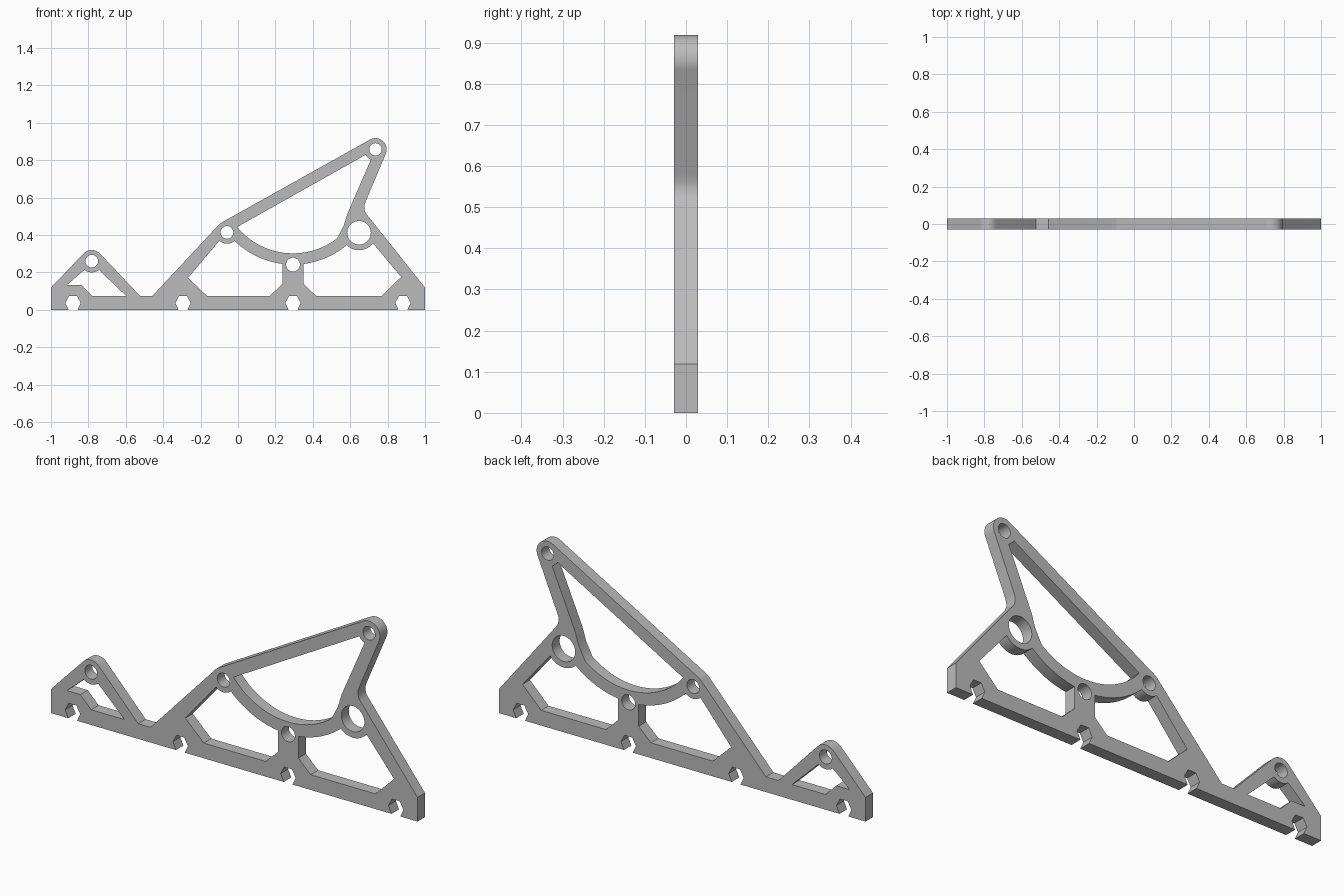
import bpy
import bmesh
from math import sin, cos, radians, sqrt, pi
from mathutils import Matrix

if "Cube" in bpy.data.objects:
    bpy.data.objects.remove(bpy.data.objects["Cube"], do_unlink=True)

THICK = 0.058
EYE = 0.06          # outer radius of the small pivot eyes
BASE = 0.075        # height of the base rail

# Pivot centres in (x, z)
rear = (-0.782, 0.26)
left = (-0.059, 0.414)
tip = (0.735, 0.858)
middle = (0.294, 0.242)
bearing = (0.647, 0.412)
cradle = (0.294, 0.69)


def arc(c, r, a0, a1, n=12):
    """Points on an arc, angles in degrees."""
    angles = [radians(a0 + (a1 - a0) * i / n) for i in range(n + 1)]
    return [(c[0] + r * cos(a), c[1] + r * sin(a)) for a in angles]


def circle(c, r, n=40):
    return arc(c, r, 0, 360, n)[:-1]


def bow(r, x0, x1, n=24):
    """Lower part of the cradle circle between two x positions."""
    xs = [x0 + (x1 - x0) * i / n for i in range(n + 1)]
    return [(x, cradle[1] - sqrt(r * r - (x - cradle[0]) ** 2)) for x in xs]


# Outer contour, with hexagonal slots along the bottom edge
outline = [(-1, 0), (-1, 0.119)]
outline += arc(rear, EYE, 135, 45)
outline += [(-0.524, BASE), (-0.457, BASE)]
outline += arc(left, EYE, 136, 119, 5)
outline += arc(tip, EYE, 119, -24, 24)
outline += [(0.683, 0.58), (0.676, 0.56), (0.675, 0.542), (0.68, 0.523), (0.69, 0.508)]
outline += [(1, 0.119), (1, 0)]
for x in (0.882, 0.294, -0.294, -0.882):
    outline += [(x + dx, z) for dx, z in
                ((0.024, 0), (0.041, 0.037), (0.021, 0.074),
                 (-0.021, 0.074), (-0.041, 0.037), (-0.024, 0))]

# Windows
rear_window = [(-0.914, 0.134), (-0.84, 0.134), (-0.781, BASE), (-0.599, BASE)]
rear_window += arc(rear, EYE, -50, -130)

left_window = [(-0.267, 0.171), (-0.166, BASE), (0.171, BASE), (0.238, 0.139)]
left_window += bow(0.448, 0.238, -0.019) + arc(left, EYE, 310, 228)

right_window = [(0.872, 0.176), (0.77, BASE), (0.417, BASE), (0.35, 0.139)]
right_window += bow(0.448, 0.35, 0.578) + arc(bearing, 0.093, -135, -37)

top_window = bow(0.388, -0.005, 0.53)
top_window += [(0.55, 0.42), (0.565, 0.449), (0.575, 0.481), (0.585, 0.514)]
top_window += arc(tip, EYE, 246, 209, 6)

holes = [circle(rear, 0.034), circle(left, 0.034), circle(tip, 0.033),
         circle(middle, 0.037), circle(bearing, 0.063)]

# Filled flat curve, extruded into the plate
curve = bpy.data.curves.new("side_plate_profile", "CURVE")
curve.dimensions = "2D"
curve.fill_mode = "BOTH"
curve.extrude = THICK / 2
for loop in [outline, rear_window, left_window, right_window, top_window] + holes:
    spline = curve.splines.new("POLY")
    spline.points.add(len(loop) - 1)
    for p, (x, z) in zip(spline.points, loop):
        p.co = (x, z, 0, 1)
    spline.use_cyclic_u = True

helper = bpy.data.objects.new("profile_helper", curve)
bpy.context.collection.objects.link(helper)
evaluated = helper.evaluated_get(bpy.context.evaluated_depsgraph_get())
mesh = bpy.data.meshes.new_from_object(evaluated)
bpy.data.objects.remove(helper, do_unlink=True)

# Weld the faces and stand the plate upright
bm = bmesh.new()
bm.from_mesh(mesh)
bmesh.ops.remove_doubles(bm, verts=bm.verts, dist=0.0002)
bmesh.ops.transform(bm, matrix=Matrix.Rotation(pi / 2, 4, "X"), verts=bm.verts)
bmesh.ops.recalc_face_normals(bm, faces=bm.faces)
bm.to_mesh(mesh)
bm.free()

grey = bpy.data.materials.new("plain_grey")
grey.use_nodes = True
colour = (0.5, 0.5, 0.5, 1)
grey.diffuse_color = colour
grey.node_tree.nodes["Principled BSDF"].inputs["Base Color"].default_value = colour
mesh.materials.clear()
mesh.materials.append(grey)

plate = bpy.data.objects.new("side_plate", mesh)
bpy.context.collection.objects.link(plate)
bpy.ops.object.select_all(action="DESELECT")
plate.select_set(True)
bpy.context.view_layer.objects.active = plate
bpy.ops.object.shade_smooth_by_angle(angle=radians(30))
